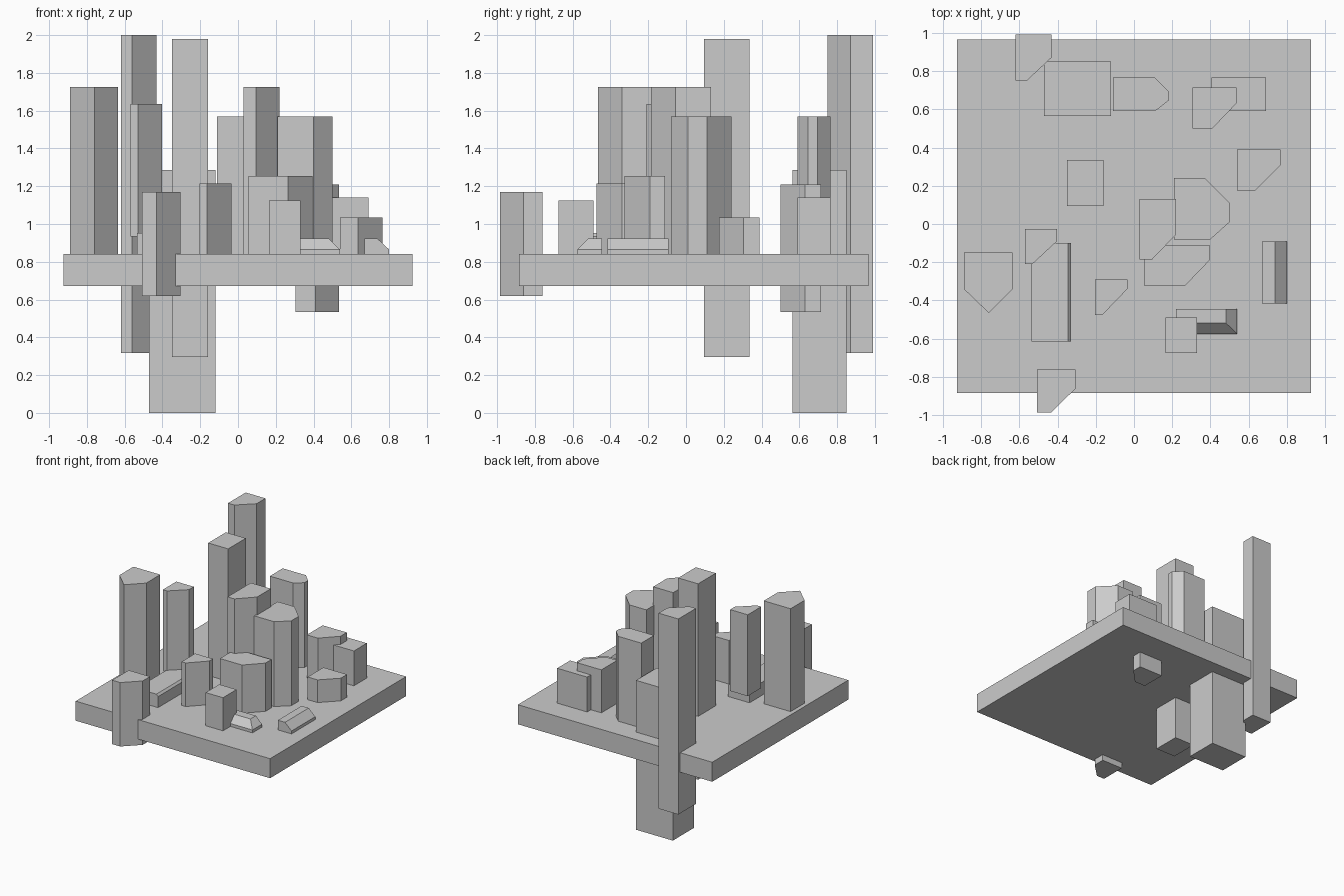
import bpy, bmesh

if "Cube" in bpy.data.objects:
    bpy.data.objects.remove(bpy.data.objects["Cube"])

GROUND = 0.82   # building feet sink slightly into the slab (top at 0.84)


def make(name, bm):
    bmesh.ops.recalc_face_normals(bm, faces=bm.faces)
    me = bpy.data.meshes.new(name)
    bm.to_mesh(me)
    bm.free()
    ob = bpy.data.objects.new(name, me)
    bpy.context.collection.objects.link(ob)
    return ob


def prism(name, pts, z0, z1):
    """Extrude a plan outline from z0 up to z1."""
    bm = bmesh.new()
    face = bm.faces.new([bm.verts.new((x, y, z0)) for x, y in pts])
    ext = bmesh.ops.extrude_face_region(bm, geom=[face])
    for v in ext["geom"]:
        if isinstance(v, bmesh.types.BMVert):
            v.co.z = z1
    return make(name, bm)


def block(name, x0, x1, y0, y1, z0, z1):
    return prism(name, [(x0, y0), (x1, y0), (x1, y1), (x0, y1)], z0, z1)


def cut_tower(name, x0, x1, y0, y1, cx, cy, z0, z1):
    """Rectangular tower with its front-right corner cut from (cx, y0) to (x1, cy)."""
    return prism(name, [(x0, y0), (cx, y0), (x1, cy), (x1, y1), (x0, y1)], z0, z1)


def low_hall(name, x0, x1, y0, y1, eave, top, right, front=0.0):
    """Low building whose roof slopes down on the right and optionally the front."""
    ob = block(name, x0, x1, y0, y1, GROUND, eave)
    bm = bmesh.new()
    bm.from_mesh(ob.data)
    roof = max(bm.faces, key=lambda f: f.calc_center_median().z)
    ext = bmesh.ops.extrude_face_region(bm, geom=[roof])
    bmesh.ops.delete(bm, geom=[roof], context='FACES_ONLY')
    for v in ext["geom"]:
        if isinstance(v, bmesh.types.BMVert):
            v.co.z = top
            if abs(v.co.x - x1) < 1e-4:
                v.co.x -= right
            if abs(v.co.y - y0) < 1e-4:
                v.co.y += front
    bmesh.ops.recalc_face_normals(bm, faces=bm.faces)
    bm.to_mesh(ob.data)
    bm.free()
    return ob


# Base slab
block("base_slab", -0.925, 0.925, -0.885, 0.965, 0.672, 0.84)

# Plain rectangular blocks
for i, b in enumerate([
    (-0.47, -0.12, 0.565, 0.85, 0.0, 1.285),
    (0.405, 0.69, 0.59, 0.765, GROUND, 1.14),
    (-0.35, -0.16, 0.095, 0.335, 0.295, 1.98),
    (0.165, 0.33, -0.675, -0.49, GROUND, 1.125),
]):
    block(f"block_building_{i + 1}", *b)

# Towers with a cut corner
for i, t in enumerate([
    (-0.62, -0.432, 0.75, 0.99, -0.56, 0.87, 0.318, 2.0),
    (0.305, 0.535, 0.50, 0.715, 0.41, 0.63, 0.535, 1.21),
    (0.54, 0.765, 0.175, 0.39, 0.635, 0.305, GROUND, 1.035),
    (0.03, 0.22, -0.185, 0.132, 0.095, -0.055, GROUND, 1.725),
    (0.055, 0.395, -0.325, -0.11, 0.265, -0.19, GROUND, 1.255),
    (-0.57, -0.403, -0.208, -0.025, -0.53, -0.09, 0.935, 1.635),
    (-0.205, -0.035, -0.475, -0.29, -0.165, -0.34, GROUND, 1.215),
    (-0.508, -0.305, -0.985, -0.76, -0.432, -0.86, 0.62, 1.17),
]):
    cut_tower(f"cut_corner_tower_{i + 1}", *t)

# Towers with two cut corners
prism("back_nosed_tower", [(-0.11, 0.59), (0.11, 0.59), (0.18, 0.645), (0.18, 0.695),
                           (0.11, 0.765), (-0.11, 0.765)], GROUND, 1.57)
prism("centre_nosed_tower", [(0.21, -0.08), (0.40, -0.08), (0.50, 0.01), (0.50, 0.11),
                             (0.37, 0.24), (0.21, 0.24)], GROUND, 1.57)
prism("left_pointed_tower", [(-0.89, -0.15), (-0.89, -0.34), (-0.76, -0.465),
                             (-0.635, -0.34), (-0.635, -0.15)], GROUND, 1.725)

# Low halls with sloped roof edges
low_hall("left_low_hall", -0.535, -0.33, -0.615, -0.10, 0.935, 0.952, 0.016)
low_hall("front_low_hall", 0.22, 0.54, -0.575, -0.445, 0.865, 0.923, 0.058, 0.056)
low_hall("right_low_hall", 0.67, 0.80, -0.415, -0.092, 0.865, 0.923, 0.062)
